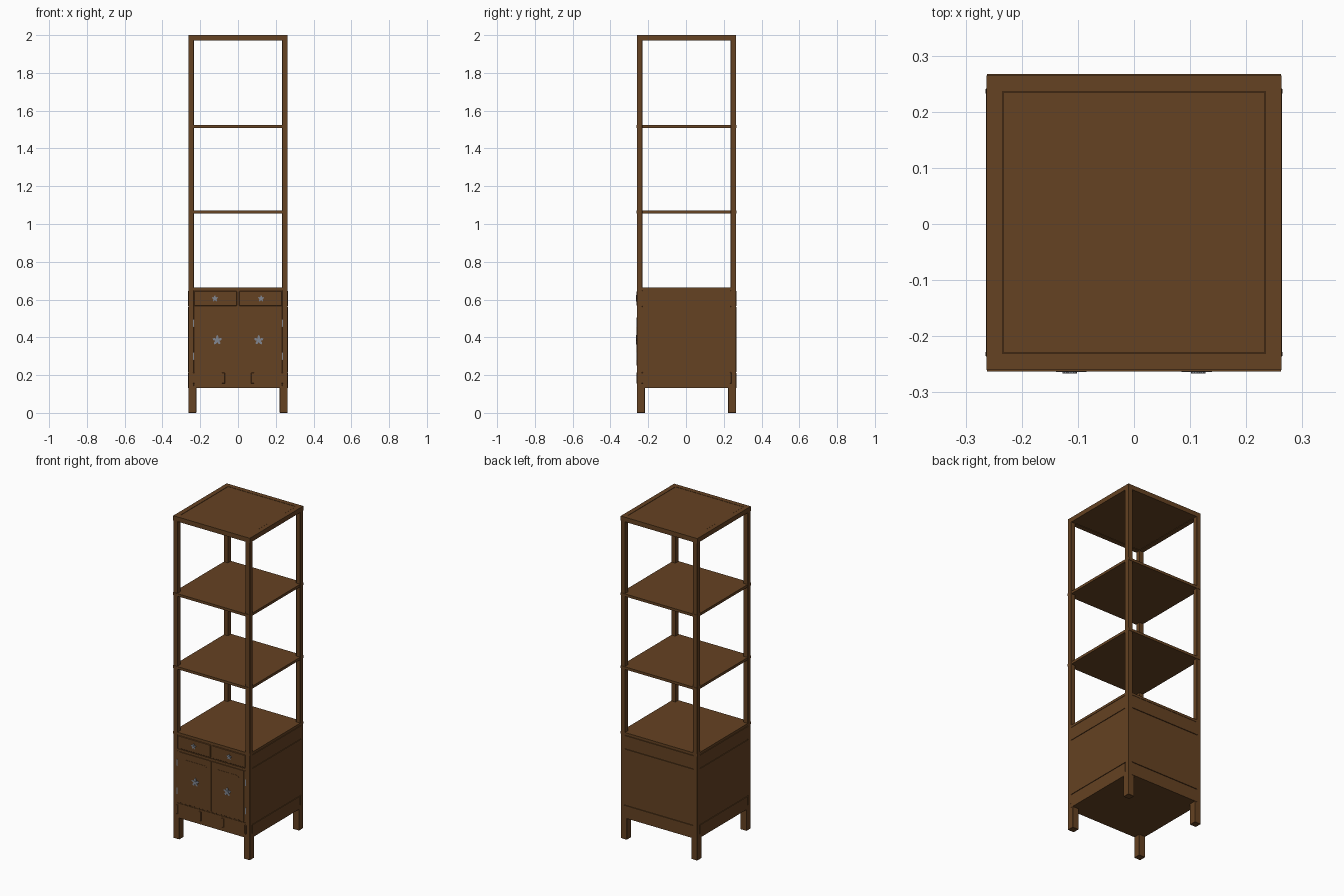
import bpy
import math

cube = bpy.data.objects.get("Cube")
if cube:
    bpy.data.objects.remove(cube, do_unlink=True)


def material(name, rgb):
    m = bpy.data.materials.new(name)
    m.use_nodes = True
    m.diffuse_color = (*rgb, 1)
    m.node_tree.nodes["Principled BSDF"].inputs["Base Color"].default_value = (*rgb, 1)
    return m


WOOD = material("brown wood", (0.13, 0.054, 0.016))
METAL = material("grey metal", (0.22, 0.24, 0.28))

# Overall outline of the frame
X, BACK, FRONT = 0.263, 0.265, -0.260
POST, LEG = 0.029, 0.042
TOP, BODY_TOP, BODY_LOW = 2.0, 0.663, 0.133
MID = (BACK + FRONT) / 2


def mesh_object(name, verts, faces, mat):
    me = bpy.data.meshes.new(name)
    me.from_pydata(verts, [], faces)
    me.materials.append(mat)
    ob = bpy.data.objects.new(name, me)
    bpy.context.collection.objects.link(ob)
    return ob


def box(name, x, y, z, mat=WOOD, bevel=0):
    """Box between pairs of limits on each axis."""
    x, y, z = sorted(x), sorted(y), sorted(z)
    verts = [(a, b, c) for a in x for b in y for c in z]
    faces = [(0, 1, 3, 2), (4, 6, 7, 5), (0, 4, 5, 1), (2, 3, 7, 6), (0, 2, 6, 4), (1, 5, 7, 3)]
    ob = mesh_object(name, verts, faces, mat)
    if bevel:
        mod = ob.modifiers.new("soft edges", "BEVEL")
        mod.width = bevel
        mod.segments = 1
    return ob


def plate(name, outline, y_back, y_front, mat=WOOD):
    """Flat plate facing the front, from an anticlockwise outline in x and z."""
    n = len(outline)
    verts = [(x, y_front, z) for x, z in outline] + [(x, y_back, z) for x, z in outline]
    faces = [tuple(range(n)), tuple(reversed(range(n, 2 * n)))]
    faces += [(i, i + n, (i + 1) % n + n, (i + 1) % n) for i in range(n)]
    return mesh_object(name, verts, faces, mat)


def flower(name, cx, cz, radius):
    """Five-petalled pull with a raised round centre."""
    pts = []
    for i in range(20):
        a = math.pi / 2 + i * math.tau / 20
        r = radius * (1, 0.75, 0.4, 0.75)[i % 4]
        pts.append((cx + r * math.cos(a), cz + r * math.sin(a)))
    plate(name, pts, FRONT, FRONT - 0.004, METAL)
    disc = [(cx + 0.3 * radius * math.cos(i * math.tau / 10),
             cz + 0.3 * radius * math.sin(i * math.tau / 10)) for i in range(10)]
    plate(name + "_centre", disc, FRONT, FRONT - 0.006, METAL)


# Corner posts and thicker feet
for sx, side in ((-1, "right"), (1, "left")):
    for y, into, end in ((FRONT, 1, "front"), (BACK, -1, "back")):
        box(f"{end}_{side}_post", (sx * X, sx * (X - POST)), (y, y + into * POST),
            (BODY_LOW, TOP - 0.005), bevel=0.001)
        box(f"{end}_{side}_leg", (sx * X, sx * (X - LEG)), (y, y + into * LEG),
            (0, BODY_LOW + 0.01), bevel=0.001)

# Top frame with a slightly sunken panel
for s, side in ((-1, "right"), (1, "left")):
    box(f"top_{side}_rail", (s * X, s * (X - POST)), (FRONT, BACK), (TOP - POST, TOP))
for y, into, end in ((FRONT, 1, "front"), (BACK, -1, "back")):
    box(f"top_{end}_rail", (X - POST, POST - X), (y, y + into * POST), (TOP - POST, TOP))
IN = X - POST - 0.0015
box("top_panel", (-IN, IN), (MID - IN, MID + IN), (TOP - 0.02, TOP - 0.001))
box("top_backing", (-IN - 0.01, IN + 0.01), (MID - IN - 0.01, MID + IN + 0.01),
    (TOP - 0.026, TOP - 0.008))

# Open shelves, edges standing just proud between the posts
for name, z in (("lower_shelf", 1.064), ("upper_shelf", 1.517)):
    box(name, (-X + 0.001, X - 0.001), (FRONT - 0.003, BACK + 0.002), (z - 0.008, z + 0.008))

# Cabinet body
box("cabinet_body", (-X + 0.003, X - 0.003), (FRONT + 0.003, BACK - 0.003), (BODY_LOW, BODY_TOP - 0.003))
box("cabinet_top", (-X, X), (FRONT, BACK), (BODY_TOP - 0.015, BODY_TOP))
box("front_apron", (-X + POST, X - POST), (FRONT, FRONT + 0.02), (BODY_LOW, 0.224))
box("front_middle_rail", (-X + POST, X - POST), (FRONT, FRONT + 0.02), (0.549, 0.561))

# Side and back panelling: upper rail, main panel and lower apron
for name, z in (("rail", (0.566, 0.645)), ("panel", (0.216, 0.561)), ("apron", (BODY_LOW, 0.211))):
    w = X - POST + 0.004
    box("back_" + name, (-w, w), (BACK - 0.01, BACK + 0.002), z)
    for s, side in ((-1, "right"), (1, "left")):
        box(f"{side}_{name}", (s * (X - 0.01), s * (X + 0.001)), (MID - w, MID + w), z)

# Drawers, doors, hinges and pulls, mirrored about the middle
for s, side in ((-1, "right"), (1, "left")):
    box(f"{side}_drawer", (s * 0.006, s * 0.232), (FRONT + 0.015, FRONT - 0.001), (0.566, 0.644), bevel=0.002)
    flower(f"{side}_drawer_pull", s * 0.122, 0.605, 0.018)
    box(f"{side}_door", (s * 0.002, s * 0.221), (FRONT + 0.015, FRONT), (0.230, 0.545), bevel=0.001)
    box(f"{side}_door_stile", (s * 0.225, s * 0.234), (FRONT + 0.015, FRONT), (0.226, 0.547))
    a, b, c = 0.03, 0.19, 0.012
    shape = [(a, 0.25), (b, 0.25), (b, 0.505 - c), (b - c, 0.505), (a + c, 0.505), (a, 0.505 - c)]
    outline = [(s * x, z) for x, z in shape][::s]
    plate(f"{side}_door_panel", outline, FRONT + 0.01, FRONT - 0.0015)
    flower(f"{side}_door_pull", s * 0.11, 0.385, 0.027)
    for level, z in (("upper", 0.475), ("lower", 0.30)):
        box(f"{side}_{level}_hinge", (s * 0.232, s * 0.238), (FRONT + 0.01, FRONT - 0.002),
            (z - 0.02, z + 0.02), METAL)
    # Small upright blocks on the apron
    for spot, x, half in (("inner", 0.078, 0.008), ("outer", 0.234, 0.005)):
        box(f"{side}_{spot}_apron_block", (s * x - half, s * x + half),
            (FRONT + 0.01, FRONT - 0.003), (0.155, 0.213), bevel=0.002)
        if spot == "outer":
            for e, end in ((-1, "front"), (1, "back")):
                y = MID + e * x
                box(f"{side}_{end}_side_block", (s * (X - 0.01), s * (X + 0.002)),
                    (y - half, y + half), (0.155, 0.213), bevel=0.002)
